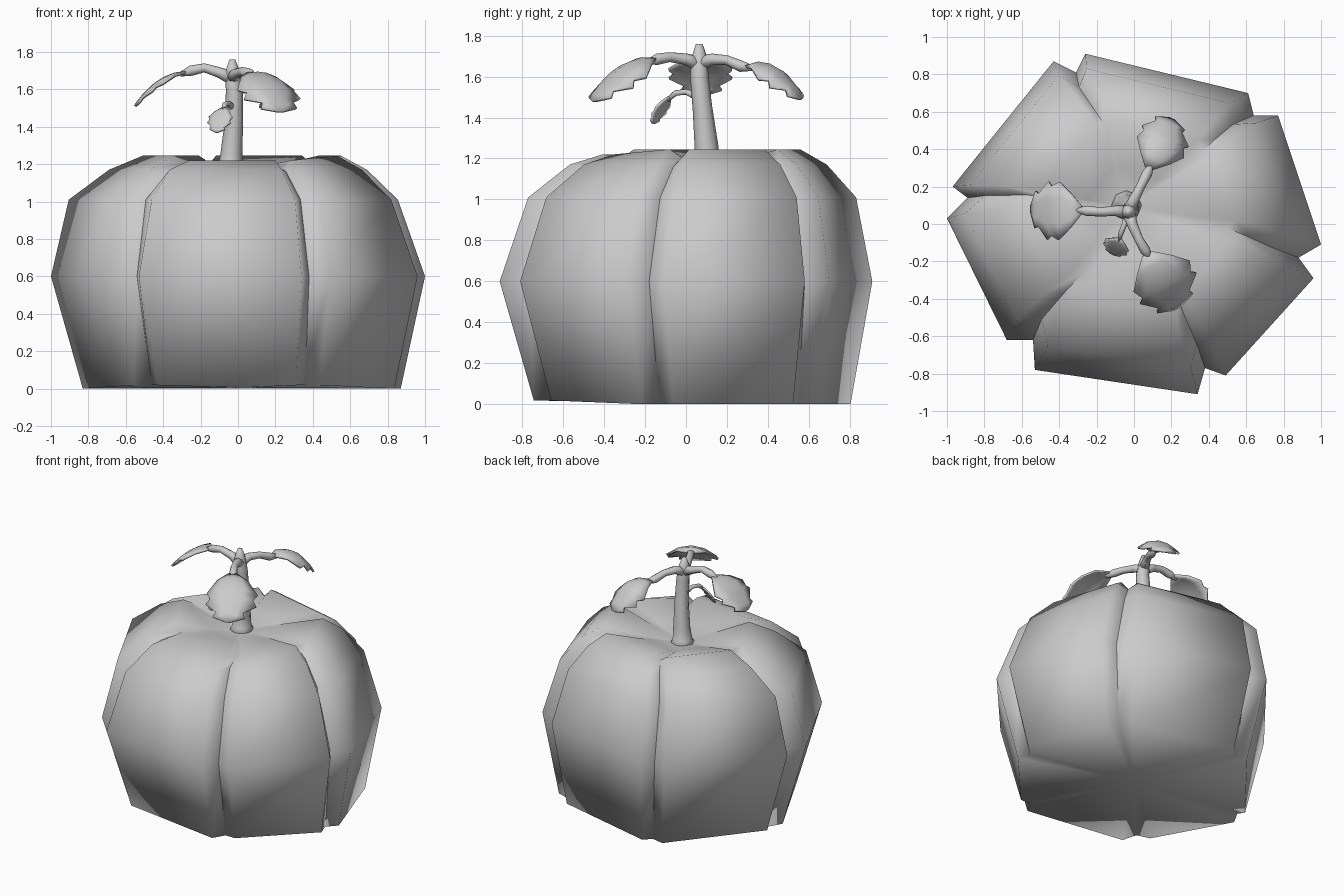
import bpy, bmesh, math
from mathutils import Vector

if "Cube" in bpy.data.objects:
    bpy.data.objects.remove(bpy.data.objects["Cube"])

grey = bpy.data.materials.new("plain grey")
grey.diffuse_color = (0.6, 0.6, 0.6, 1)
grey.use_nodes = True
grey.node_tree.nodes["Principled BSDF"].inputs["Base Color"].default_value = grey.diffuse_color


def finish(name, bm):
    bmesh.ops.recalc_face_normals(bm, faces=bm.faces[:])
    me = bpy.data.meshes.new(name)
    bm.to_mesh(me)
    bm.free()
    for p in me.polygons:
        p.use_smooth = True
    me.materials.append(grey)
    ob = bpy.data.objects.new(name, me)
    bpy.context.collection.objects.link(ob)
    return ob


def skin(bm, rings):
    for a, b in zip(rings, rings[1:]):
        n = len(a)
        for i in range(n):
            j = (i + 1) % n
            bm.faces.new((a[i], a[j], b[j], b[i]))


def fan(bm, ring, centre):
    c = bm.verts.new(centre)
    for i in range(len(ring)):
        bm.faces.new((ring[i], ring[(i + 1) % len(ring)], c))


# Pumpkin body: six lobes, each two corners followed by a groove point
outline = [(1.0, -.11), (.77, .58), (.64, .58), (.61, .70), (-.26, .91), (-.31, .81),
           (-.43, .87), (-.97, .20), (-.89, .14), (-1.0, .03), (-.68, -.62), (-.54, -.62),
           (-.53, -.78), (.34, -.91), (.38, -.77), (.49, -.81), (.96, -.29), (.88, -.18)]
# height, scale, centre shift x, centre shift y, groove drop, groove scale
levels = [(0.0, .85, .02, .03, 0, 1.05), (.6, 1.0, 0, 0, 0, 1),
          (1.01, .88, -.025, .03, 0, .985), (1.17, .69, 0, .06, .01, .98),
          (1.245, .53, .02, .075, .04, 1.03), (1.18, .24, -.02, .08, 0, 1.08)]
bm = bmesh.new()
rings = []
for z, s, dx, dy, drop, gs in levels:
    ring = []
    for i, (x, y) in enumerate(outline):
        groove = i % 3 == 2
        k = s * (gs if groove else 1)
        h = z - (drop if groove else 0)
        if z == 0:
            h = .018 if y < -.5 else 0
        if z > 1.2 and y < -.7:
            h -= .025
        shift = dx + (.03 if z == 1.01 and y < -.7 else 0)
        ring.append(bm.verts.new((x * k + shift, y * k + dy, h)))
    rings.append(ring)
skin(bm, rings)
fan(bm, rings[0], (0.02, .03, .005))
fan(bm, rings[-1], (-.04, .09, 1.14))
# crisp creases along the grooves
for a, b in zip(rings[:4], rings[1:5]):
    for i in range(2, 18, 3):
        bm.edges.get((a[i], b[i])).smooth = False
finish("pumpkin_body", bm)


# Round tapering tube along a path of (x, y, z, radius)
def tube(name, path, sides=8):
    bm = bmesh.new()
    pts = [Vector(p[:3]) for p in path]
    rings = []
    for i, p in enumerate(path):
        d = (pts[min(i + 1, len(pts) - 1)] - pts[max(i - 1, 0)]).normalized()
        ref = Vector((1, 0, 0)) if abs(d.z) > .7 else Vector((0, 0, 1))
        u = d.cross(ref).normalized()
        v = d.cross(u)
        rings.append([bm.verts.new(pts[i] + p[3] * (u * math.cos(a) + v * math.sin(a)))
                      for a in (2 * math.pi * k / sides for k in range(sides))])
    skin(bm, rings)
    bm.faces.new(rings[0])
    bm.faces.new(rings[-1])
    return finish(name, bm)


tube("stem", [(-.04, .10, 1.12, .10), (-.04, .10, 1.18, .066), (-.035, .10, 1.26, .058),
              (-.02, .08, 1.45, .048), (-.02, .065, 1.60, .045), (-.03, .065, 1.69, .04),
              (-.03, .065, 1.76, .016)])
tube("left_branch", [(-.03, .065, 1.66, .038), (-.10, .07, 1.69, .028), (-.18, .065, 1.715, .024),
                     (-.25, .07, 1.70, .028), (-.31, .075, 1.68, .012)])
tube("back_branch", [(-.03, .065, 1.66, .038), (.0, .13, 1.685, .028), (.035, .2, 1.68, .024),
                     (.07, .27, 1.65, .028), (.10, .33, 1.64, .012)])
tube("front_branch", [(-.03, .065, 1.66, .038), (-.01, .0, 1.685, .028), (.025, -.08, 1.695, .024),
                      (.06, -.14, 1.685, .028), (.09, -.19, 1.67, .012)])
tube("small_branch", [(-.03, .065, 1.50, .022), (-.05, .0, 1.525, .014), (-.07, -.05, 1.52, .014),
                      (-.08, -.09, 1.485, .01)])

# Leaf: ragged outline along a bent midrib, edges drooping
leaf_shape = [(0, .08), (.2, .30), (.42, .5), (.58, .42), (.64, .5), (.84, .27), (.9, .32), (1, .05)]


def leaf(name, base, mid, tip, width, droop, thick):
    base, mid, tip = Vector(base), Vector(mid), Vector(tip)
    ctrl = 2 * mid - (base + tip) / 2
    side = (tip - base).cross(Vector((0, 0, 1))).normalized()
    bm = bmesh.new()
    rows = []
    for t, w in leaf_shape:
        c = base * (1 - t) ** 2 + ctrl * 2 * t * (1 - t) + tip * t * t
        row = []
        for k in (-1, -.5, 0, .5, 1):
            p = c + side * (k * w * width)
            p.z -= droop * (k * w * 2) ** 2
            row.append(bm.verts.new(p))
        rows.append(row)
    for a, b in zip(rows, rows[1:]):
        for i in range(4):
            bm.faces.new((a[i], a[i + 1], b[i + 1], b[i]))
    ob = finish(name, bm)
    m = ob.modifiers.new("thickness", "SOLIDIFY")
    m.thickness = thick
    m.offset = 0


leaf("left_leaf", (-.28, .075, 1.69), (-.42, .07, 1.645), (-.55, .08, 1.51), .31, .025, .015)
leaf("back_leaf", (.08, .30, 1.65), (.15, .43, 1.645), (.20, .56, 1.49), .27, .07, .015)
leaf("front_leaf", (.07, -.16, 1.685), (.16, -.30, 1.65), (.23, -.45, 1.48), .34, .07, .015)
leaf("small_leaf", (-.075, -.08, 1.50), (-.095, -.12, 1.45), (-.115, -.16, 1.37), .14, .01, .012)
